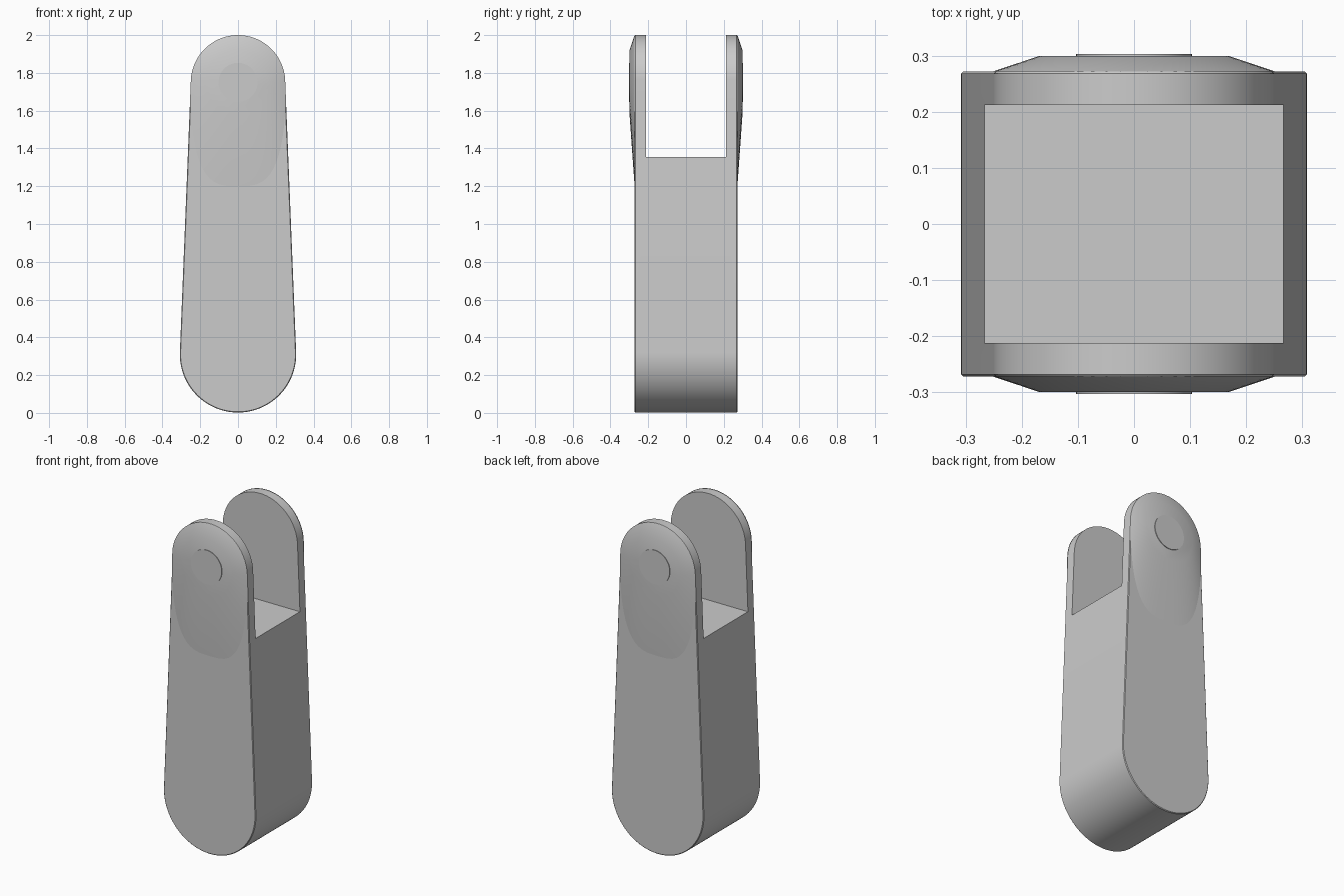
import bpy, bmesh
from math import sin, cos, pi, asin, copysign

cube = bpy.data.objects.get("Cube")
if cube:
    bpy.data.objects.remove(cube, do_unlink=True)

grey = bpy.data.materials.new("plain grey")
grey.use_nodes = True
grey.diffuse_color = (0.6, 0.6, 0.6, 1)
grey.node_tree.nodes["Principled BSDF"].inputs["Base Color"].default_value = grey.diffuse_color

LOW_Z, LOW_R = 0.31, 0.308
TOP_Z, TOP_R = 1.75, 0.25
HALF = 0.272
N = 64


def loft(name, loops, cap_start=True):
    """Skin a list of matching (x, y, z) loops and cap the ends."""
    bm = bmesh.new()
    rings = [[bm.verts.new(p) for p in loop] for loop in loops]
    for a, b in zip(rings, rings[1:]):
        for i in range(len(a)):
            j = (i + 1) % len(a)
            bm.faces.new((a[i], a[j], b[j], b[i]))
    bm.faces.new(rings[-1])
    if cap_start:
        bm.faces.new(rings[0][::-1])
    bmesh.ops.recalc_face_normals(bm, faces=bm.faces)
    # An open dome must face away from the body
    if not cap_start:
        outward = loops[-1][0][1]
        cap = next(f for f in bm.faces if len(f.verts) == len(loops[0]))
        if cap.normal.y * outward < 0:
            bmesh.ops.reverse_faces(bm, faces=bm.faces)
    mesh = bpy.data.meshes.new(name)
    bm.to_mesh(mesh)
    bm.free()
    ob = bpy.data.objects.new(name, mesh)
    bpy.context.collection.objects.link(ob)
    mesh.materials.append(grey)
    return ob


def smooth(ob, angle):
    bpy.ops.object.select_all(action="DESELECT")
    ob.select_set(True)
    bpy.context.view_layer.objects.active = ob
    bpy.ops.object.shade_smooth_by_angle(angle=angle)


def outline(inset, y):
    """Tapered outline: a small top arc and a large bottom arc."""
    tilt = asin((LOW_R - TOP_R) / (TOP_Z - LOW_Z))
    pts = []
    for z, r, start, end in ((TOP_Z, TOP_R, tilt, pi - tilt),
                             (LOW_Z, LOW_R, pi - tilt, 2 * pi + tilt)):
        for i in range(N + 1):
            a = start + (end - start) * i / N
            pts.append(((r - inset) * cos(a), y, z + (r - inset) * sin(a)))
    return pts


# Tapered arm with slightly softened rims
e = 0.004
body = loft("arm_body", [outline(e, -HALF), outline(0, e - HALF),
                         outline(0, HALF - e), outline(e, HALF)])

# Fork slot cut through the top
bpy.ops.mesh.primitive_cube_add(size=1, location=(0, 0, 1.855))
cutter = bpy.context.object
cutter.name = "slot_cutter"
cutter.scale = (1, 0.424, 1)
cutter.hide_render = True
cut = body.modifiers.new("slot", "BOOLEAN")
cut.operation, cut.solver, cut.object = "DIFFERENCE", "EXACT", cutter
bpy.context.view_layer.objects.active = body
bpy.ops.object.modifier_apply(modifier=cut.name)
bpy.data.objects.remove(cutter, do_unlink=True)
smooth(body, 0.5)


def circle(r, y):
    return [(r * cos(2 * pi * i / N), y, TOP_Z + r * sin(2 * pi * i / N)) for i in range(N)]


def boss_rim(y):
    """Round at the top, fading down the arm below the pivot."""
    pts = []
    for x, _, z in circle(1, 0):
        s = z - TOP_Z
        if s >= 0:
            pts.append((TOP_R * x, y, TOP_Z + TOP_R * s))
        else:
            wide = copysign(abs(x) ** 0.6, x) * (1 - 0.08 * s)
            pts.append((TOP_R * wide, y, TOP_Z + 0.55 * s))
    return pts


# Raised cheek and pivot cap on each fork side
for side, label in ((-1, "front"), (1, "back")):
    cheek = loft(label + "_cheek", [boss_rim(side * HALF), circle(0.17, side * 0.299)], False)
    smooth(cheek, 0.6)
    cap = loft(label + "_pivot_cap", [circle(0.103, side * 0.29), circle(0.103, side * 0.303)])
    smooth(cap, 0.5)
